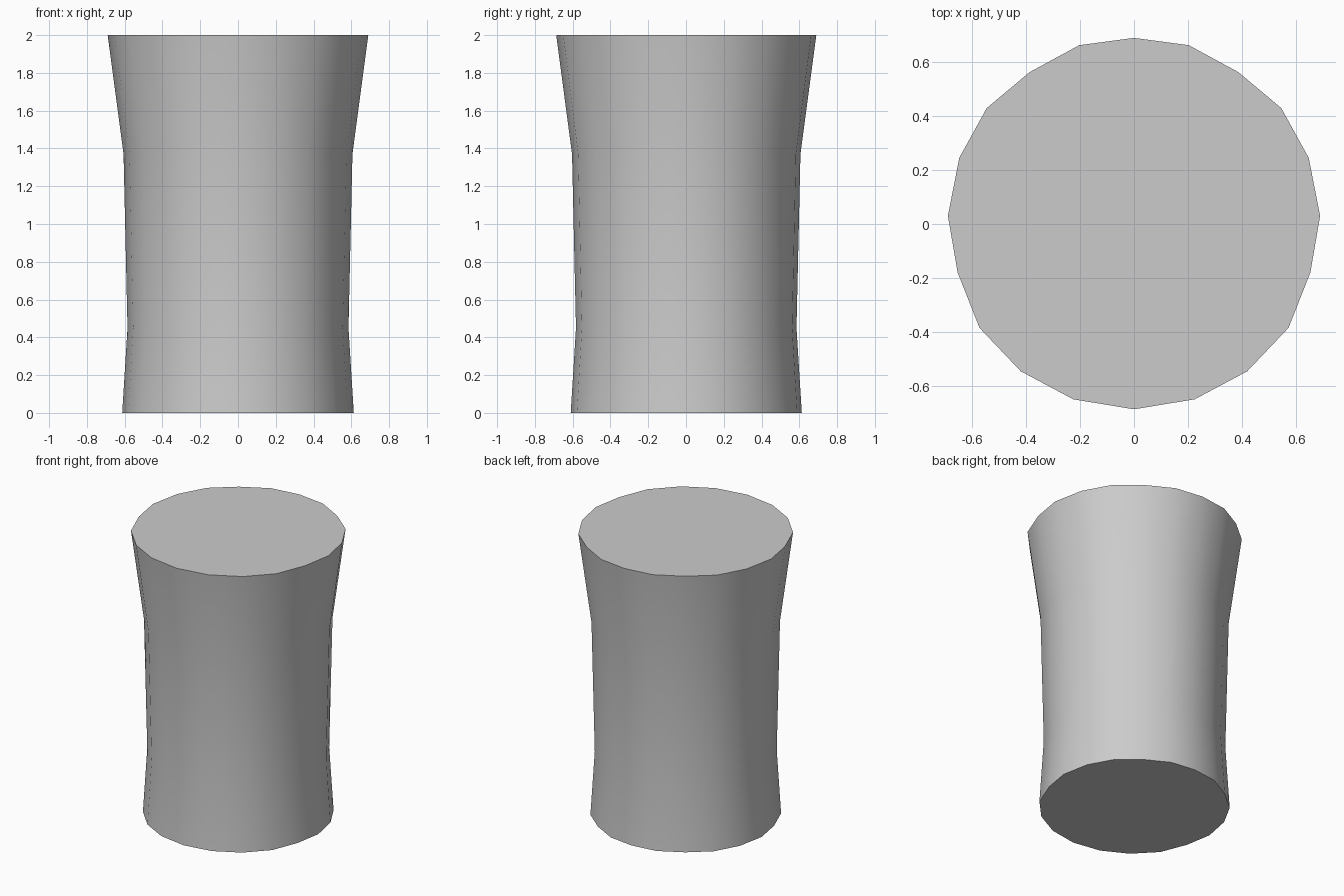
import bpy, bmesh, math

if "Cube" in bpy.data.objects:
    bpy.data.objects.remove(bpy.data.objects["Cube"])

# Right half of the slightly uneven 20-sided top outline, back to front
half = [(0, .69), (.203, .663), (.387, .563), (.546, .43), (.648, .245),
        (.69, .03), (.654, -.18), (.573, -.385), (.42, -.546), (.225, -.65), (0, -.687)]
outline = half + [(-x, y) for x, y in reversed(half[1:-1])]

# Height and radius of each ring, from foot to rim
levels = [(0, .613), (.45, .585), (1.37, .606), (2, .69)]

# Tapered solid column with closed caps
bm = bmesh.new()
rings = []
for z, r in levels:
    s = r / .69
    rings.append([bm.verts.new((x * s, y * s, z)) for x, y in outline])
n = len(outline)
for a, b in zip(rings, rings[1:]):
    for i in range(n):
        j = (i + 1) % n
        bm.faces.new((a[i], a[j], b[j], b[i]))
bm.faces.new(rings[0])
bm.faces.new(rings[-1])
bmesh.ops.recalc_face_normals(bm, faces=bm.faces)

mesh = bpy.data.meshes.new("flared_column")
bm.to_mesh(mesh)
bm.free()
column = bpy.data.objects.new("flared_column", mesh)
bpy.context.collection.objects.link(column)

# Smooth sides, crisp cap edges
bpy.context.view_layer.objects.active = column
column.select_set(True)
bpy.ops.object.shade_smooth_by_angle(angle=math.radians(40))
